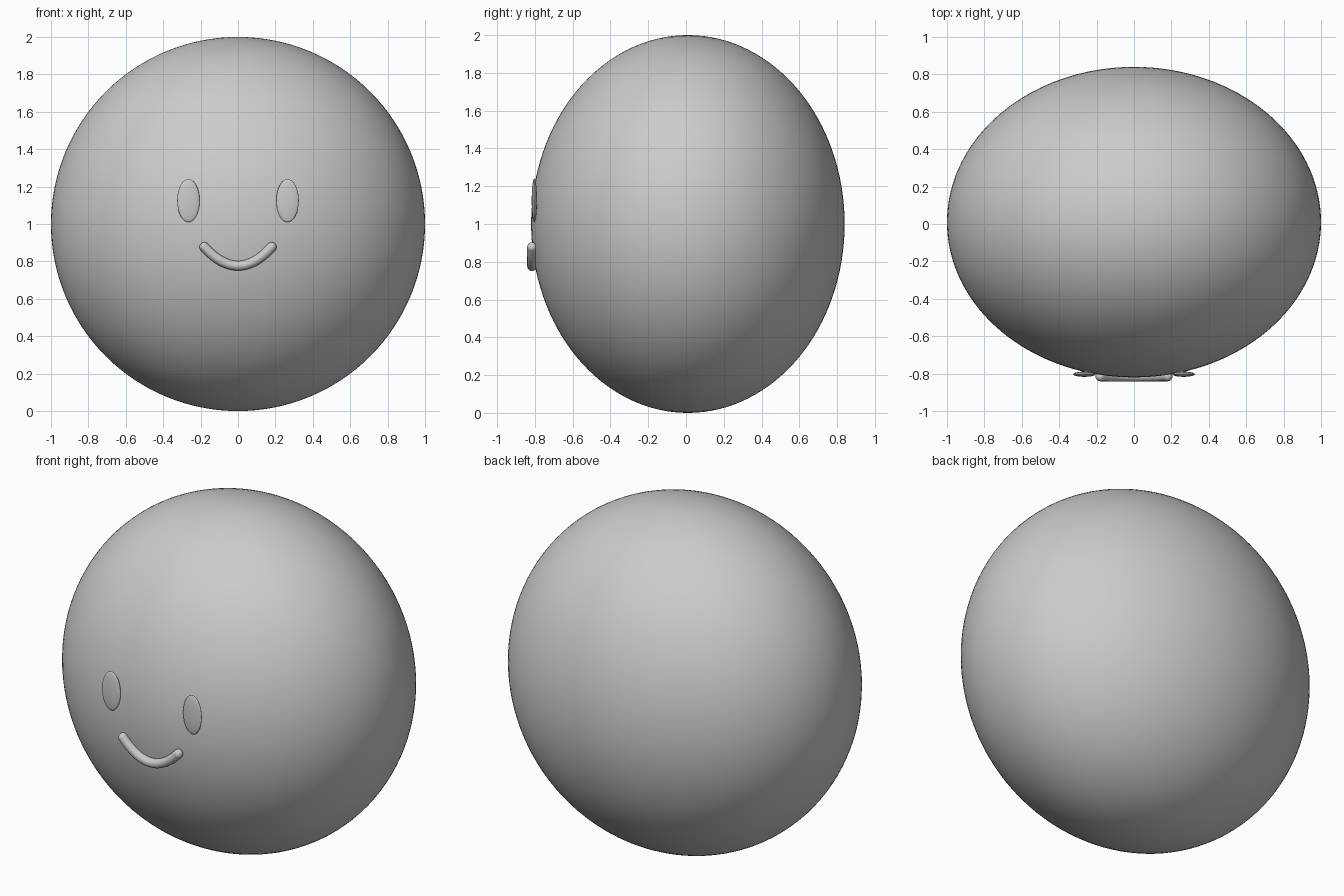
import bpy

if "Cube" in bpy.data.objects:
    bpy.data.objects.remove(bpy.data.objects["Cube"])


def ellipsoid(name, loc, radii, segs=48, rings=24):
    bpy.ops.mesh.primitive_uv_sphere_add(segments=segs, ring_count=rings, radius=1, location=loc)
    ob = bpy.context.object
    ob.name = name
    ob.scale = radii
    bpy.ops.object.transform_apply(location=False, rotation=False, scale=True)
    bpy.ops.object.shade_smooth()
    return ob


# Slightly flattened round body
ellipsoid("body", (0, 0.01, 1), (1, 0.83, 1), 128, 64)

# Thin oval eyes resting on the face
for side, label in ((-1, "left"), (1, "right")):
    ellipsoid("eye_" + label, (side * 0.265, -0.803, 1.125), (0.06, 0.014, 0.115))

# Smiling mouth: round tube along a parabola
MOUTH_Y, R, HALF, STEPS = -0.815, 0.026, 0.18, 32
curve = bpy.data.curves.new("mouth", 'CURVE')
curve.dimensions = '3D'
curve.bevel_depth = R
curve.bevel_resolution = 6
spline = curve.splines.new('POLY')
spline.points.add(STEPS)
for i, p in enumerate(spline.points):
    t = 2 * i / STEPS - 1
    p.co = (t * HALF, MOUTH_Y, 0.777 + 0.1 * t * t, 1)
spline.use_smooth = True
mouth = bpy.data.objects.new("mouth", curve)
bpy.context.collection.objects.link(mouth)

# Rounded mouth corners
for side, label in ((-1, "left"), (1, "right")):
    ellipsoid("mouth_corner_" + label, (side * HALF, MOUTH_Y, 0.877), (R, R, R), 24, 12)
